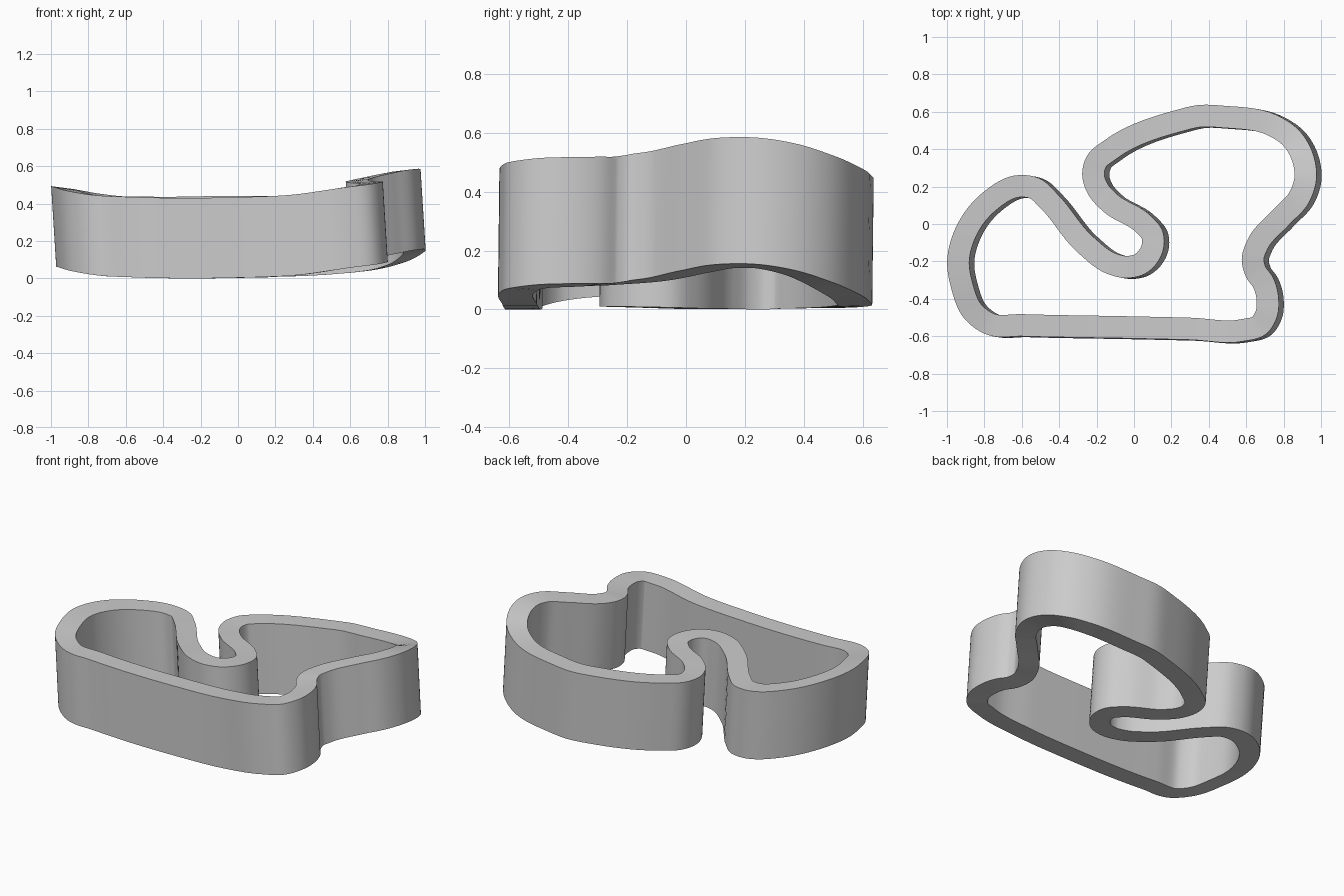
import bpy
import bmesh
import math
from mathutils import Vector

WIDTH = 0.118
STEPS = 7
LEAN = Vector((-0.027, 0.005, 0.43))

old = bpy.data.objects.get("Cube")
if old:
    bpy.data.objects.remove(old, do_unlink=True)

# Centre line of the upper rim: x, y, and height of the lower rim
PATH = [Vector(p) for p in (
    (-.77, -.535, .015), (-.6, -.541, .006), (0, -.553, .004),
    (.3, -.56, .018), (.58, -.568, .058), (.67, -.542, .07),
    (.708, -.48, .079), (.714, -.4, .082), (.692, -.315, .084),
    (.651, -.255, .086), (.635, -.19, .092), (.66, -.11, .1),
    (.79, .04, .13), (.882, .14, .147), (.916, .24, .147),
    (.9, .36, .125), (.84, .46, .088), (.74, .528, .055),
    (.48, .573, .022), (.35, .577, .014), (.24, .552, .01),
    (-.13, .395, .004), (-.2, .335, .003), (-.218, .27, .002),
    (-.195, .19, .002), (-.13, .115, .003), (.05, .0, .004),
    (.098, -.06, .006), (.1, -.12, .008), (.03, -.215, .01),
    (-.04, -.23, .01), (-.12, -.212, .009), (-.26, -.11, .005),
    (-.46, .128, .004), (-.53, .19, .005), (-.61, .203, .008),
    (-.78, .115, .027), (-.9, -.045, .048), (-.94, -.2, .055),
    (-.92, -.33, .049), (-.86, -.47, .031),
)]


def tangent(i):
    """Direction at a control point, weighted by the spans beside it."""
    a, b, c = PATH[i - 1], PATH[i], PATH[(i + 1) % len(PATH)]
    before, after = (b - a).length, (c - b).length
    return ((b - a) * (after / before) + (c - b) * (before / after)) / (before + after)


def smooth_loop():
    """Closed Hermite curve: list of points and sideways directions."""
    points = []
    for i, start in enumerate(PATH):
        j = (i + 1) % len(PATH)
        end = PATH[j]
        span = (end - start).length
        m0, m1 = tangent(i) * span, tangent(j) * span
        for k in range(STEPS):
            t = k / STEPS
            s = 1 - t
            points.append(start * (s * s * (1 + 2 * t)) + m0 * (t * s * s)
                          + end * (t * t * (1 + 2 * s)) - m1 * (t * t * s))
    result = []
    for i, p in enumerate(points):
        along = points[(i + 1) % len(points)] - points[i - 1]
        result.append((p, Vector((along.y, -along.x, 0)).normalized()))
    return result


def section(p, side):
    """Four corners of the wall, with its rims tipped up towards the ends."""
    corners = []
    for sign in (1, -1):
        offset = side * (sign * WIDTH / 2)
        offset.z = 0.14 * p.x * offset.x
        top = p + offset + Vector((0, 0, LEAN.z))
        corners.append((top, top - LEAN))
    (outer_top, outer_low), (inner_top, inner_low) = corners
    return outer_low, outer_top, inner_top, inner_low


# Winding wall: rectangular section carried round the closed path
bm = bmesh.new()
rings = [[bm.verts.new(c) for c in section(p, side)] for p, side in smooth_loop()]
for i, ring in enumerate(rings):
    previous = rings[i - 1]
    for k in range(len(ring)):
        n = (k + 1) % len(ring)
        bm.faces.new((previous[k], ring[k], ring[n], previous[n]))
bmesh.ops.recalc_face_normals(bm, faces=bm.faces)
mesh = bpy.data.meshes.new("winding_wall")
bm.to_mesh(mesh)
bm.free()
wall = bpy.data.objects.new("winding_wall", mesh)
bpy.context.collection.objects.link(wall)

# Plain grey finish
grey = bpy.data.materials.new("light_grey")
grey.use_nodes = True
grey.diffuse_color = (0.6, 0.6, 0.6, 1)
grey.node_tree.nodes["Principled BSDF"].inputs["Base Color"].default_value = grey.diffuse_color
mesh.materials.append(grey)

bpy.context.view_layer.objects.active = wall
wall.select_set(True)
bpy.ops.object.shade_smooth_by_angle(angle=math.radians(35))
